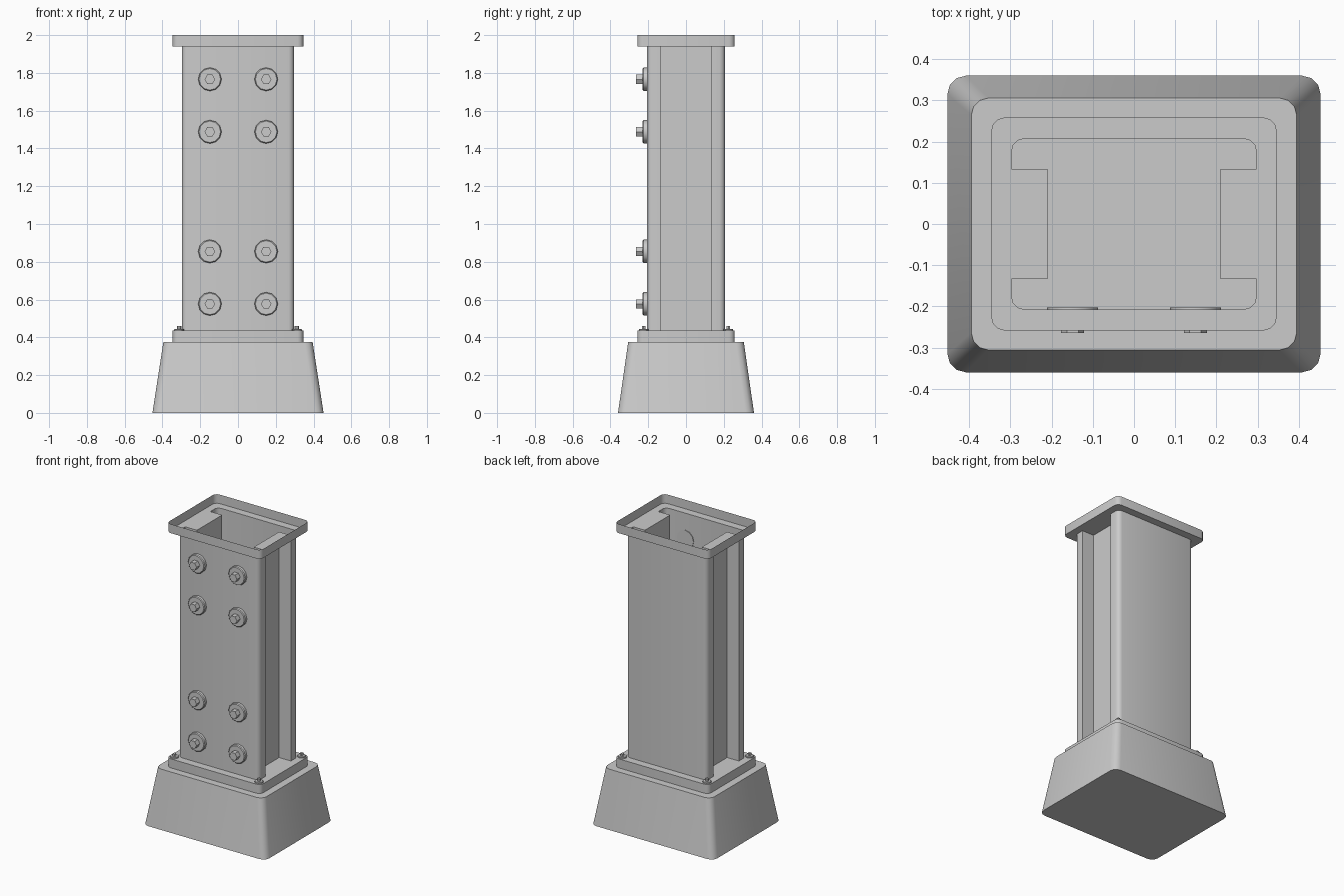
import bpy, bmesh
from math import sin, cos, pi
from mathutils import Matrix

if "Cube" in bpy.data.objects:
    bpy.data.objects.remove(bpy.data.objects["Cube"])

SEG = 3  # facets per rounded corner


def rounded_rect(hx, hy, r):
    """Counter-clockwise rounded rectangle outline."""
    pts = []
    for k, (sx, sy) in enumerate([(1, 1), (-1, 1), (-1, -1), (1, -1)]):
        for i in range(SEG + 1):
            a = (k + i / SEG) * pi / 2
            pts.append((sx * (hx - r) + r * cos(a), sy * (hy - r) + r * sin(a)))
    return pts


def column_outline():
    """Flanged outline: rounded rectangle with a notch in both sides."""
    p = rounded_rect(0.297, 0.207, 0.03)
    n = 2 * (SEG + 1)
    left = [(-0.297, 0.133), (-0.21, 0.133), (-0.21, -0.133), (-0.297, -0.133)]
    right = [(-x, -y) for x, y in left]
    return p[:n] + left + p[n:] + right


def ring(bm, pts, z):
    return [bm.verts.new((x, y, z)) for x, y in pts]


def bridge(bm, a, b):
    n = len(a)
    for i in range(n):
        j = (i + 1) % n
        bm.faces.new((a[i], a[j], b[j], b[i]))


def finish(bm, name):
    mesh = bpy.data.meshes.new(name)
    bm.to_mesh(mesh)
    bm.free()
    ob = bpy.data.objects.new(name, mesh)
    bpy.context.collection.objects.link(ob)
    bpy.context.view_layer.objects.active = ob
    ob.select_set(True)
    bpy.ops.object.shade_smooth_by_angle(angle=0.55)
    ob.select_set(False)
    return ob


# Tapered foundation block
bm = bmesh.new()
low = ring(bm, rounded_rect(0.453, 0.36, 0.045), 0)
high = ring(bm, rounded_rect(0.395, 0.306, 0.042), 0.375)
bridge(bm, low, high)
bm.faces.new(high)
bm.faces.new(low[::-1])
finish(bm, "foundation_block")

# Hollow flanged column, open at both ends
bm = bmesh.new()
bridge(bm, ring(bm, column_outline(), 0.435), ring(bm, column_outline(), 1.94))
finish(bm, "column")


# Shallow trays around the column ends: a rim and a flat with the column cut out
def tray(name, z_low, z_high, z_flat, up):
    bm = bmesh.new()
    outline = rounded_rect(0.346, 0.258, 0.03)
    a, b = ring(bm, outline, z_low), ring(bm, outline, z_high)
    bridge(bm, a, b)
    outer = b if z_flat == z_high else a
    inner = ring(bm, column_outline(), z_flat)
    edges = []
    for loop in (outer, inner):
        for i in range(len(loop)):
            pair = (loop[i], loop[(i + 1) % len(loop)])
            edges.append(bm.edges.get(pair) or bm.edges.new(pair))
    old = set(bm.faces)
    bmesh.ops.triangle_fill(bm, use_beauty=True, edges=edges)
    for f in [f for f in bm.faces if f not in old]:
        f.normal_update()
        if f.normal.z * up < 0:
            f.normal_flip()
    finish(bm, name)


tray("base_plate", 0.375, 0.435, 0.435, 1)
tray("top_cap", 1.94, 2.0, 1.94, -1)


# Bolts: bevelled washer with a hex head, built along +z
def bolt(name, matrix, scale):
    bm = bmesh.new()

    def stack(sides, levels):
        rings = [ring(bm, [(r * cos(2 * pi * i / sides), r * sin(2 * pi * i / sides))
                           for i in range(sides)], z) for r, z in levels]
        for a, b in zip(rings, rings[1:]):
            bridge(bm, a, b)
        bm.faces.new(rings[0][::-1])
        bm.faces.new(rings[-1])

    stack(12, [(0.062, -0.004), (0.062, 0.017), (0.057, 0.022)])
    stack(6, [(0.028, 0.02), (0.028, 0.057)])
    bm.transform(matrix @ Matrix.Scale(scale, 4))
    finish(bm, name)


for sx in (-1, 1):
    # Front face bolts
    for z in (0.577, 0.855, 1.488, 1.766):
        bolt("face_bolt", Matrix.Translation((sx * 0.149, -0.207, z))
             @ Matrix.Rotation(pi / 2, 4, 'X'), 1.0)
    # Anchor bolts on the base plate corners
    for sy in (-1, 1):
        bolt("anchor_bolt", Matrix.Translation((sx * 0.312, sy * 0.224, 0.435)), 0.42)
